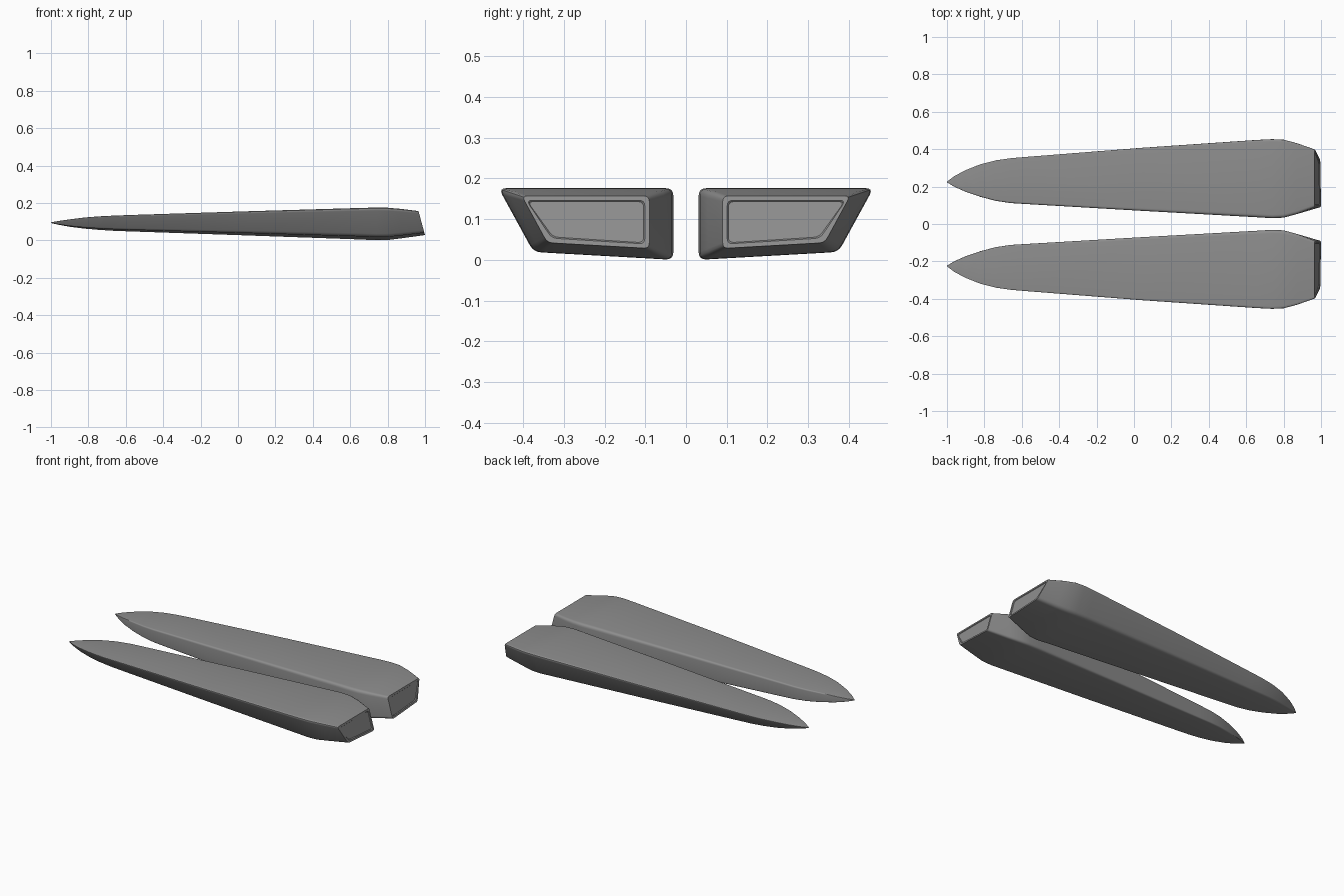
import bpy, bmesh, math
from mathutils import Vector

if "Cube" in bpy.data.objects:
    bpy.data.objects.remove(bpy.data.objects["Cube"])

grey = bpy.data.materials.new("dark_grey")
grey.diffuse_color = (0.27, 0.27, 0.27, 1)
grey.use_nodes = True
grey.node_tree.nodes["Principled BSDF"].inputs["Base Color"].default_value = grey.diffuse_color

# Stations along the hull: x, inner y, outer y, bottom z, top z
STATIONS = [
    (-1.0, 0.223, 0.227, 0.093, 0.097),
    (-0.96, 0.199, 0.257, 0.084, 0.104),
    (-0.90, 0.172, 0.290, 0.073, 0.113),
    (-0.82, 0.145, 0.322, 0.063, 0.123),
    (-0.74, 0.124, 0.343, 0.056, 0.129),
    (-0.66, 0.112, 0.355, 0.051, 0.133),
    (-0.58, 0.107, 0.362, 0.048, 0.136),
    (0.05, 0.070, 0.413, 0.026, 0.156),
    (0.66, 0.036, 0.456, 0.004, 0.174),
    (0.74, 0.031, 0.460, 0.000, 0.176),
    (0.80, 0.034, 0.457, 0.001, 0.175),
    (0.87, 0.053, 0.438, 0.010, 0.169),
    (0.965, 0.090, 0.403, 0.028, 0.157),
]
# Cross-section corners as fractions of width and height
CORNERS = [(0, 0), (0.8, 0.11), (1, 1), (0, 1)]
STEPS = 4


def section(x, y0, y1, z0, z1, inset=0.0, rake=0.0, push=0.0):
    """Rounded cross-section ring, raked so that the bottom reaches further."""
    h = z1 - z0
    pts = [Vector((y0 + u * (y1 - y0), z0 + v * h)) for u, v in CORNERS]
    if inset:
        mid = sum(pts, Vector((0, 0))) / 4
        pts = [p + Vector((math.copysign(inset, mid.x - p.x),
                           math.copysign(inset, mid.y - p.y))) for p in pts]
    ring = []
    for i, p in enumerate(pts):
        r = 0.11 * h
        a = p + (pts[i - 1] - p).normalized() * r
        b = p + (pts[(i + 1) % 4] - p).normalized() * r
        for k in range(STEPS + 1):
            t = k / STEPS
            q = a * (1 - t) ** 2 + p * 2 * t * (1 - t) + b * t * t
            ring.append((x - push + rake * (z1 - q.y) / h, q.x, q.y))
    return ring


def hull(name, side):
    bm = bmesh.new()
    rings = [section(*s) for s in STATIONS[:-1]]
    end = STATIONS[-1]
    # Raked end with a thin rim around a slightly sunken panel
    rings.append(section(*end, rake=0.035))
    rings.append(section(*end, inset=0.011, rake=0.035))
    rings.append(section(*end, inset=0.014, rake=0.035, push=0.004))
    loops = [[bm.verts.new((x, y * side, z)) for x, y, z in r] for r in rings]
    n = len(loops[0])
    for a, b in zip(loops, loops[1:]):
        for i in range(n):
            j = (i + 1) % n
            bm.faces.new((a[i], a[j], b[j], b[i]))
    bm.faces.new(loops[0])
    bm.faces.new(loops[-1])
    bmesh.ops.recalc_face_normals(bm, faces=bm.faces)
    mesh = bpy.data.meshes.new(name)
    bm.to_mesh(mesh)
    bm.free()
    mesh.materials.append(grey)
    ob = bpy.data.objects.new(name, mesh)
    bpy.context.collection.objects.link(ob)
    bpy.ops.object.select_all(action='DESELECT')
    ob.select_set(True)
    bpy.context.view_layer.objects.active = ob
    bpy.ops.object.shade_smooth_by_angle(angle=math.radians(32))


# Mirrored pair of hulls
hull("left_hull", 1)
hull("right_hull", -1)
